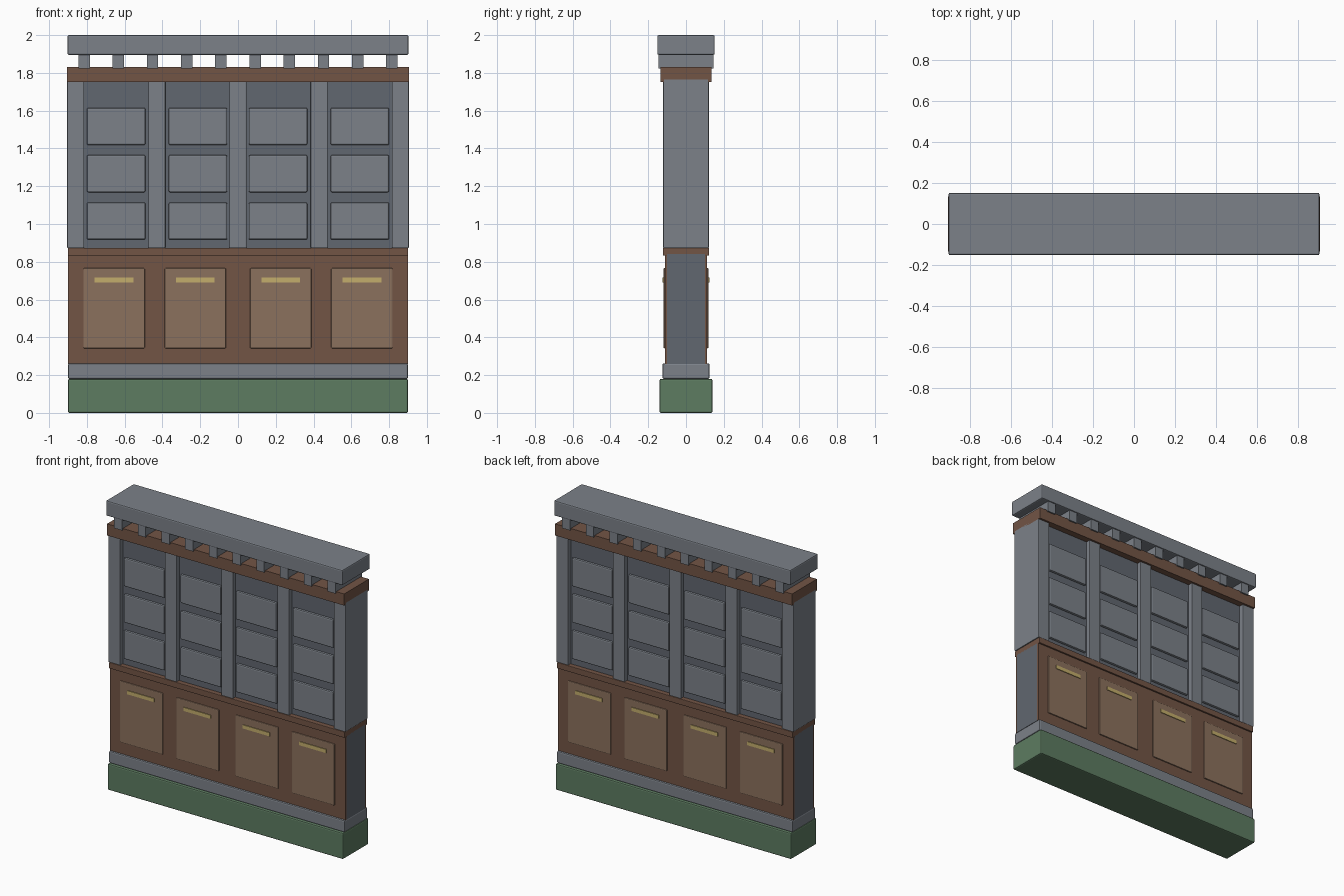
import bpy
import bmesh

if "Cube" in bpy.data.objects:
    bpy.data.objects.remove(bpy.data.objects["Cube"])


def material(name, rgb):
    m = bpy.data.materials.new(name)
    m.diffuse_color = (*rgb, 1)
    m.use_nodes = True
    m.node_tree.nodes["Principled BSDF"].inputs["Base Color"].default_value = m.diffuse_color
    return m


GREEN = material("green_paint", (0.11, 0.20, 0.12))
BROWN = material("brown_wood", (0.17, 0.09, 0.06))
LIGHT_BROWN = material("light_brown_wood", (0.26, 0.165, 0.11))
BRASS = material("brass", (0.55, 0.42, 0.15))
DARK = material("dark_grey", (0.12, 0.135, 0.16))
GREY = material("grey", (0.20, 0.22, 0.25))


def box(name, x, y, z, mat, bevel=0.0):
    """Box from (min, max) ranges with an optional small edge bevel."""
    bm = bmesh.new()
    bmesh.ops.create_cube(bm, size=1)
    ranges = (x, y, z)
    for v in bm.verts:
        v.co = [(a + b) / 2 + c * (b - a) for c, (a, b) in zip(v.co, ranges)]
    mesh = bpy.data.meshes.new(name)
    bm.to_mesh(mesh)
    bm.free()
    mesh.materials.append(mat)
    obj = bpy.data.objects.new(name, mesh)
    bpy.context.collection.objects.link(obj)
    if bevel:
        mod = obj.modifiers.new("edge_bevel", 'BEVEL')
        mod.width = bevel
        mod.segments = 2
    return obj


def full(name, hx, hy, z, mat, bevel=0.0):
    """Box centred on x and y."""
    return box(name, (-hx, hx), (-hy, hy), z, mat, bevel)


def on_both_faces(name, cx, width, y_in, y_out, z, mat, bevel=0.0):
    """Matching boxes on the front and back faces."""
    x = (cx - width / 2, cx + width / 2)
    box("front_" + name, x, (-y_out, -y_in), z, mat, bevel)
    box("back_" + name, x, (y_in, y_out), z, mat, bevel)


# Base and plinth
full("base", 0.90, 0.14, (0.0, 0.18), GREEN, 0.008)
full("plinth", 0.90, 0.125, (0.18, 0.262), GREY, 0.008)

# Lower section: core, wood facing and dado rail
full("lower_core", 0.90, 0.10, (0.26, 0.84), DARK)
on_both_faces("wainscot", 0, 1.80, 0.10, 0.112, (0.26, 0.834), BROWN)
full("dado_rail", 0.90, 0.123, (0.832, 0.873), BROWN, 0.003)

# Lower raised panels with brass strips
for i, cx in enumerate((-0.656, -0.226, 0.226, 0.656)):
    on_both_faces(f"lower_panel_{i}", cx, 0.325, 0.108, 0.12,
                  (0.342, 0.766), LIGHT_BROWN, 0.005)
    on_both_faces(f"brass_strip_{i}", cx, 0.205, 0.115, 0.125,
                  (0.691, 0.716), BRASS)

# Upper section: recessed backing and full-depth posts
full("upper_backing", 0.89, 0.09, (0.87, 1.77), DARK)
for i in range(5):
    cx = (i - 2) * 0.43
    box(f"post_{i}", (cx - 0.045, cx + 0.045), (-0.121, 0.121),
        (0.873, 1.768), GREY, 0.004)

# Upper raised panels, three rows in each bay
for i, cx in enumerate((-0.645, -0.212, 0.212, 0.645)):
    for j, z0 in enumerate((0.917, 1.168, 1.418)):
        on_both_faces(f"upper_panel_{i}_{j}", cx, 0.31, 0.085, 0.107,
                      (z0, z0 + 0.197), GREY, 0.008)

# Frieze rail, dentils and cornice
full("frieze_rail", 0.905, 0.135, (1.752, 1.832), BROWN)
for i in range(10):
    cx = (i - 4.5) * 0.181
    box(f"dentil_{i}", (cx - 0.03, cx + 0.03), (-0.145, 0.145),
        (1.822, 1.90), GREY)
full("cornice", 0.903, 0.152, (1.895, 2.0), GREY, 0.008)
